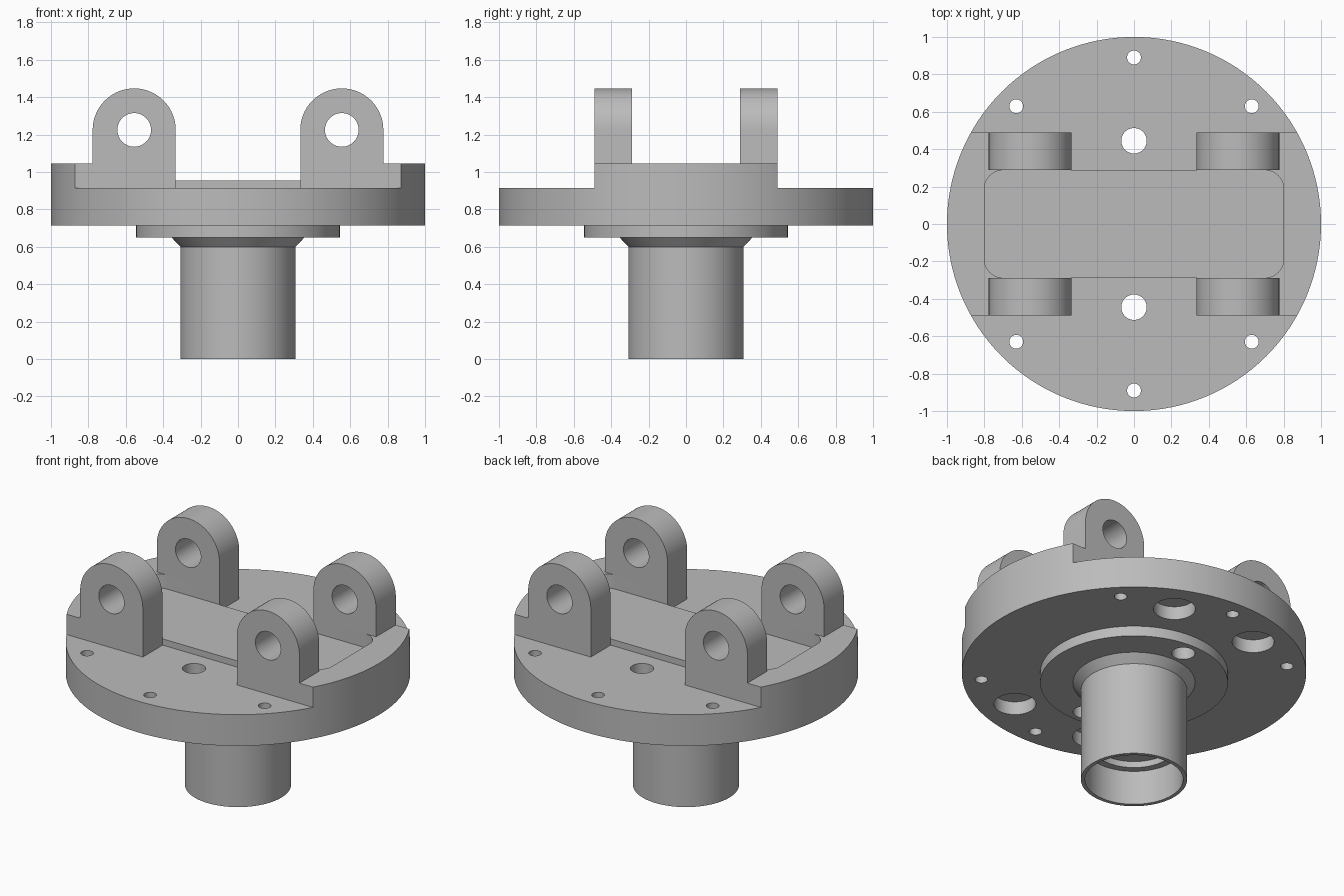
import bpy, bmesh
from math import sin, cos, pi, radians
from mathutils import Matrix, Vector

cube = bpy.data.objects.get("Cube")
if cube:
    bpy.data.objects.remove(cube, do_unlink=True)

# Single grey material
grey = bpy.data.materials.new("machined grey")
grey.use_nodes = True
colour = (0.5, 0.5, 0.5, 1)
grey.diffuse_color = colour
grey.node_tree.nodes["Principled BSDF"].inputs["Base Color"].default_value = colour

# Key levels and widths
PLATE_TOP, RAIL_TOP, FLOOR = 0.915, 1.045, 0.955
RAIL_IN, RAIL_OUT = 0.288, 0.488
LUG_X, LUG_Z, LUG_R = 0.555, 1.225, 0.222


def finish(name, bm):
    bmesh.ops.recalc_face_normals(bm, faces=bm.faces)
    mesh = bpy.data.meshes.new(name)
    bm.to_mesh(mesh)
    bm.free()
    mesh.materials.append(grey)
    obj = bpy.data.objects.new(name, mesh)
    bpy.context.collection.objects.link(obj)
    return obj


def arc(cx, cy, r, start, end, steps):
    angles = [radians(start + (end - start) * i / steps) for i in range(steps + 1)]
    return [(cx + r * cos(a), cy + r * sin(a)) for a in angles]


def circle(cx, cy, r, steps=48):
    return arc(cx, cy, r, 0, 360, steps)[:-1]


def prism(name, outline, low, high, matrix=Matrix()):
    bm = bmesh.new()
    base = bm.faces.new([bm.verts.new((x, y, low)) for x, y in outline])
    new = bmesh.ops.extrude_face_region(bm, geom=[base], use_keep_orig=True)["geom"]
    top = [v for v in new if isinstance(v, bmesh.types.BMVert)]
    bmesh.ops.translate(bm, verts=top, vec=(0, 0, high - low))
    bmesh.ops.transform(bm, matrix=matrix, verts=bm.verts)
    return finish(name, bm)


def lathe(name, profile, steps=128):
    bm = bmesh.new()
    verts = [bm.verts.new((r, 0, z)) for r, z in profile]
    edges = [bm.edges.new(pair) for pair in zip(verts, verts[1:])]
    bmesh.ops.spin(bm, geom=verts + edges, cent=(0, 0, 0), axis=(0, 0, 1),
                   angle=2 * pi, steps=steps)
    bmesh.ops.remove_doubles(bm, verts=bm.verts, dist=1e-5)
    poles = [v for v in bm.verts if v.co.xy.length < 1e-4]
    bmesh.ops.dissolve_verts(bm, verts=poles)
    return finish(name, bm)


def activate(obj):
    bpy.ops.object.select_all(action='DESELECT')
    obj.select_set(True)
    bpy.context.view_layer.objects.active = obj


def cut(obj, cutter):
    activate(obj)
    mod = obj.modifiers.new("cut", 'BOOLEAN')
    mod.operation, mod.solver, mod.object = 'DIFFERENCE', 'EXACT', cutter
    bpy.ops.object.modifier_apply(modifier=mod.name)
    bpy.data.objects.remove(cutter, do_unlink=True)


def smooth(obj):
    activate(obj)
    bpy.ops.object.shade_smooth_by_angle(angle=radians(30))


# Turned body: stepped bore, stem, chamfer, shoulder and round plate
body = lathe("flange_body", [
    (0, 0.26), (0.24, 0.26), (0.24, 0.22), (0.285, 0.22), (0.285, 0),
    (0.308, 0), (0.308, 0.6), (0.355, 0.65), (0.545, 0.65), (0.545, 0.715),
    (1, 0.715), (1, RAIL_TOP), (0, RAIL_TOP)])

# Side steps, with a gap between the lugs
gap = LUG_X - LUG_R
for s in (-1, 1):
    tee = [(-1.2, 1.2), (-1.2, RAIL_OUT), (-gap, RAIL_OUT), (-gap, RAIL_IN - 0.001),
           (gap, RAIL_IN - 0.001), (gap, RAIL_OUT), (1.2, RAIL_OUT), (1.2, 1.2)]
    cut(body, prism("step_cutter", [(x, s * y) for x, y in tee], PLATE_TOP, 1.3))

# Rounded pocket between the rails
r = 0.1
pocket = []
for i, (sx, sy) in enumerate([(1, 1), (-1, 1), (-1, -1), (1, -1)]):
    pocket += arc(sx * (0.8 - r), sy * (RAIL_IN - r), r, 90 * i, 90 * i + 90, 10)
cut(body, prism("pocket_cutter", pocket, FLOOR, 1.3))

# Bolt holes, dowel holes and blind sockets underneath
for s in (-1, 1):
    for angle in (45, 90, 135):
        a = radians(s * angle)
        cut(body, prism("bolt_cutter", circle(0.89 * cos(a), 0.89 * sin(a), 0.037, 32), 0.5, 1.3))
    cut(body, prism("dowel_cutter", circle(0, s * 0.445, 0.068), 0.5, 1.3))
    for angle in (67.5, 112.5):
        a = radians(s * angle)
        cut(body, prism("socket_cutter", circle(0.78 * cos(a), 0.78 * sin(a), 0.122), 0.6, 0.8))
smooth(body)

# Four clevis lugs with pin holes, standing on the rails
upright = Matrix.Rotation(pi / 2, 4, 'X')
for sx, side in ((-1, "right"), (1, "left")):
    for sy, end in ((-1, "front"), (1, "back")):
        cx = sx * LUG_X
        outline = arc(cx, LUG_Z, LUG_R, 0, 180, 40)
        outline += [(cx - LUG_R, RAIL_TOP), (cx + LUG_R, RAIL_TOP)]
        low, high = sorted((-sy * RAIL_IN, -sy * RAIL_OUT))
        lug = prism(f"{end}_{side}_lug", outline, low, high, upright)
        cut(lug, prism("pin_cutter", circle(cx, LUG_Z, 0.09), -1, 1, upright))
        smooth(lug)
